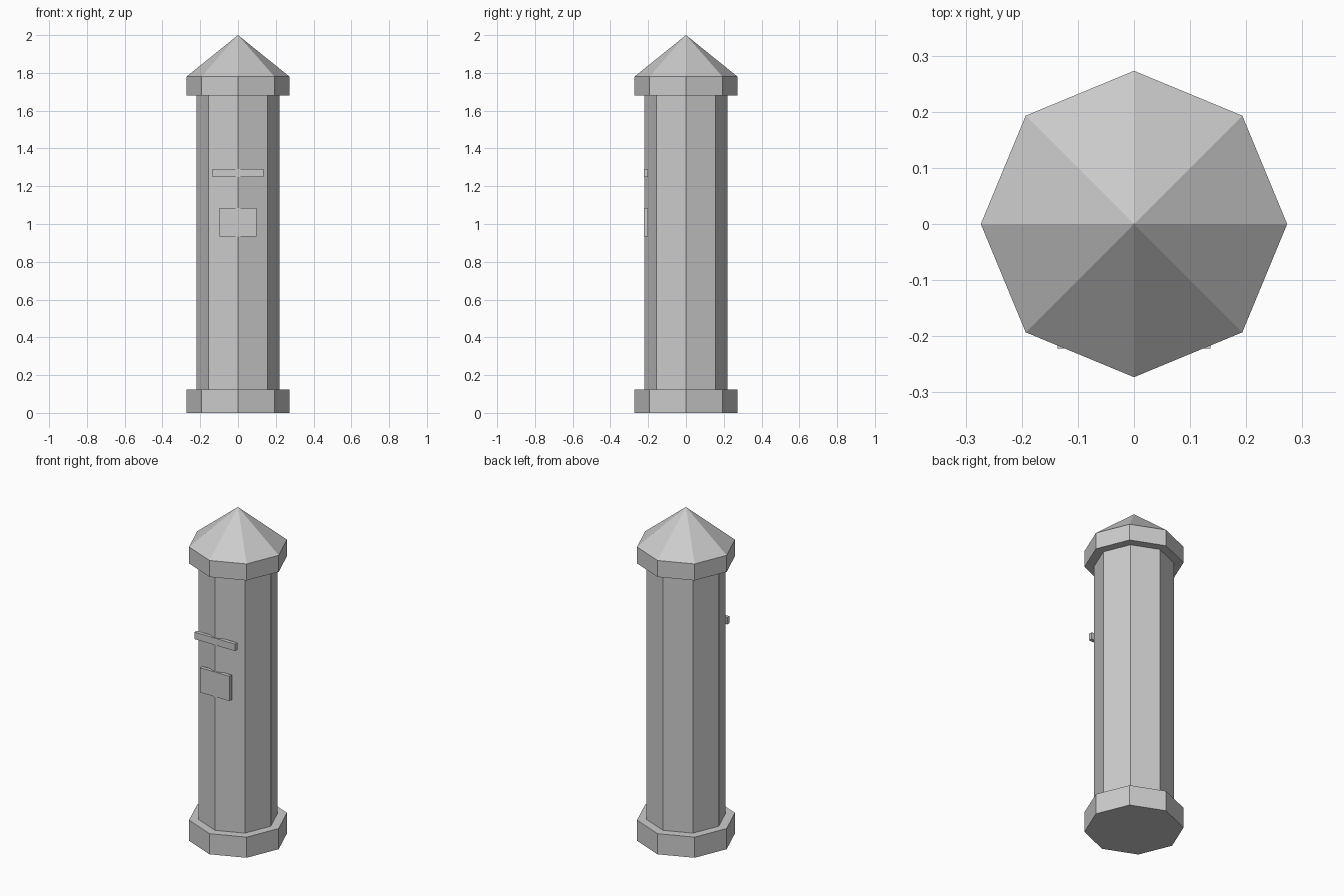
import bpy
import math

cube = bpy.data.objects.get("Cube")
if cube:
    bpy.data.objects.remove(cube, do_unlink=True)

GREY = (0.6, 0.6, 0.6, 1.0)
stone = bpy.data.materials.new("stone grey")
stone.use_nodes = True
stone.diffuse_color = GREY
stone.node_tree.nodes["Principled BSDF"].inputs["Base Color"].default_value = GREY


def finish(name):
    obj = bpy.context.object
    obj.name = name
    obj.data.materials.append(stone)
    return obj


def octagon(name, radius, bottom, top, tip=None):
    """Eight-sided prism, or a pyramid when the tip radius is zero."""
    bpy.ops.mesh.primitive_cone_add(
        vertices=8, radius1=radius, radius2=radius if tip is None else tip,
        depth=top - bottom, location=(0, 0, (bottom + top) / 2))
    return finish(name)


def plate(name, width, bottom, top, front=-0.222, back=-0.2):
    bpy.ops.mesh.primitive_cube_add(
        size=1, location=(0, (front + back) / 2, (bottom + top) / 2))
    obj = finish(name)
    obj.scale = (width, back - front, top - bottom)
    bpy.ops.object.transform_apply(location=False, rotation=False, scale=True)
    return obj


# Pillar body
octagon("base", 0.273, 0, 0.125)
octagon("shaft", 0.22, 0.125, 1.68)
octagon("cap_rim", 0.273, 1.68, 1.78)
octagon("roof", 0.273, 1.78, 2.0, tip=0)

# Front fittings
plate("slot_bar", 0.272, 1.248, 1.29)
plate("notice_plate", 0.198, 0.935, 1.085)
